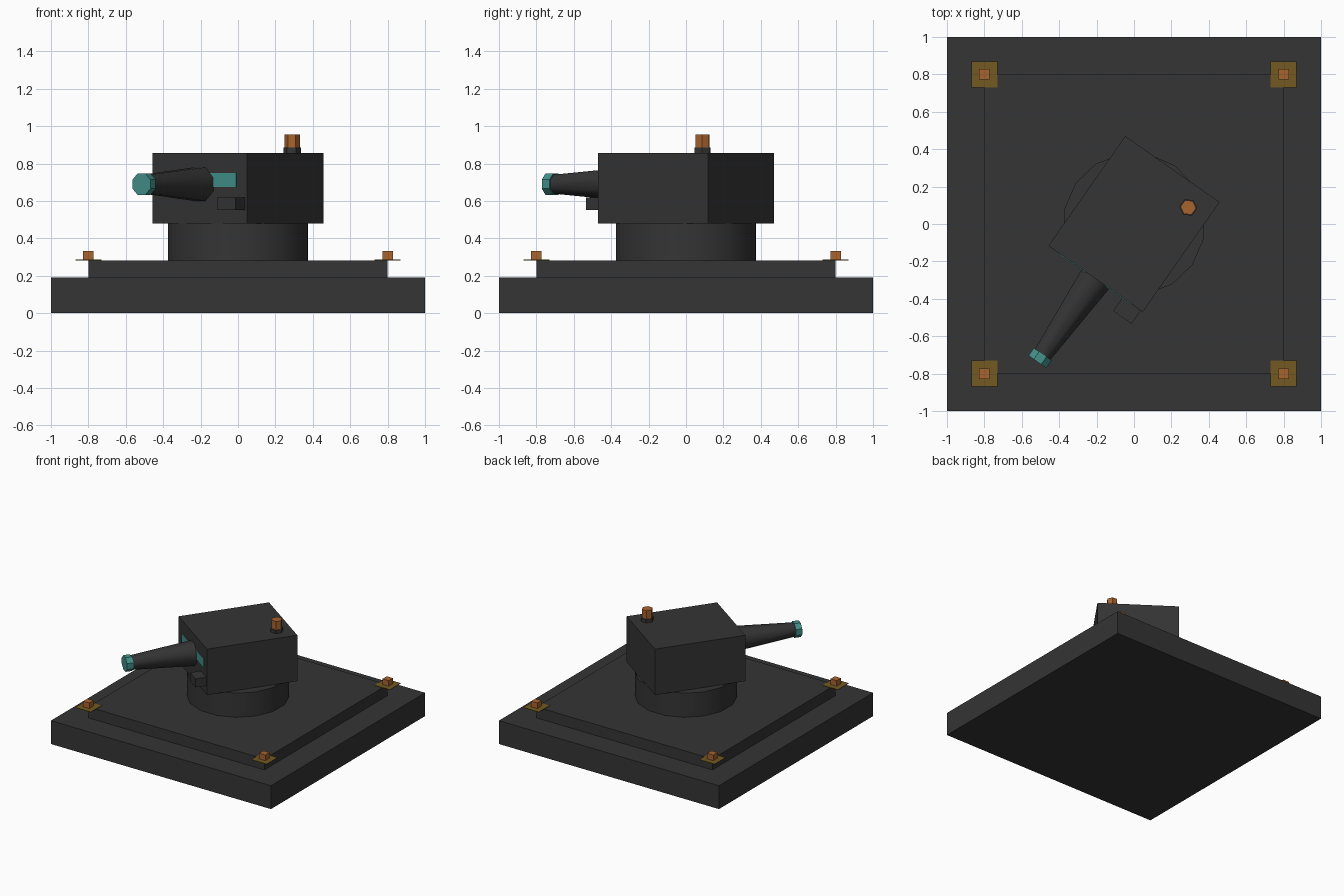
import bpy
import bmesh
from math import pi, radians
from mathutils import Matrix, Vector

cube = bpy.data.objects.get("Cube")
if cube:
    bpy.data.objects.remove(cube, do_unlink=True)


def material(name, r, g, b):
    m = bpy.data.materials.new(name)
    m.use_nodes = True
    m.diffuse_color = (r, g, b, 1)
    node = m.node_tree.nodes["Principled BSDF"]
    node.inputs["Base Color"].default_value = (r, g, b, 1)
    node.inputs["Roughness"].default_value = 0.8
    return m


DARK = material("dark_grey", 0.035, 0.035, 0.035)
TEAL = material("teal", 0.058, 0.283, 0.254)
ORANGE = material("orange", 0.39, 0.125, 0.028)
GOLD = material("dull_gold", 0.17, 0.102, 0.015)

WORLD = Matrix.Identity(4)
TURRET = Matrix.Rotation(radians(-35), 4, "Z")   # turret is swung to one side


def finish(name, bm, mat, frame, smooth=None):
    mesh = bpy.data.meshes.new(name)
    bm.to_mesh(mesh)
    bm.free()
    mesh.materials.append(mat)
    obj = bpy.data.objects.new(name, mesh)
    obj.matrix_world = frame
    bpy.context.collection.objects.link(obj)
    if smooth:
        bpy.ops.object.select_all(action="DESELECT")
        obj.select_set(True)
        bpy.context.view_layer.objects.active = obj
        bpy.ops.object.shade_smooth_by_angle(angle=radians(smooth))
    return obj


def box(name, lo, hi, mat, frame=WORLD):
    lo, hi = Vector(lo), Vector(hi)
    bm = bmesh.new()
    place = Matrix.Translation((lo + hi) / 2) @ Matrix.Diagonal(hi - lo).to_4x4()
    bmesh.ops.create_cube(bm, size=1, matrix=place)
    return finish(name, bm, mat, frame)


def tube(name, start, end, r1, r2, sides, mat, frame=WORLD, turn=0, smooth=None):
    start, end = Vector(start), Vector(end)
    axis = end - start
    aim = axis.to_track_quat("Z", "Y").to_matrix().to_4x4()
    place = Matrix.Translation((start + end) / 2) @ aim @ Matrix.Rotation(turn, 4, "Z")
    bm = bmesh.new()
    bmesh.ops.create_cone(bm, cap_ends=True, segments=sides, radius1=r1, radius2=r2,
                          depth=axis.length, matrix=place)
    return finish(name, bm, mat, frame, smooth)


# Stepped base
box("base_slab", (-1, -1, 0), (1, 1, 0.192), DARK)
box("base_step", (-0.8, -0.8, 0.192), (0.8, 0.8, 0.282), DARK)

# Corner lamps on thin plates
for sx, side in ((1, "left"), (-1, "right")):
    for sy, end in ((-1, "front"), (1, "back")):
        x, y = 0.8 * sx, 0.8 * sy
        box(f"lamp_plate_{end}_{side}", (x - 0.07, y - 0.07, 0.282),
            (x + 0.07, y + 0.07, 0.286), GOLD)
        box(f"lamp_{end}_{side}", (x - 0.028, y - 0.028, 0.286),
            (x + 0.028, y + 0.028, 0.332), ORANGE)

# Pedestal and turret body
tube("pedestal", (0, 0, 0.282), (0, 0, 0.48), 0.381, 0.381, 16, DARK, TURRET, smooth=30)
box("turret_body", (-0.308, -0.358, 0.48), (0.308, 0.358, 0.857), DARK, TURRET)

# Front face: sight strip and sensor box
box("sight_strip", (-0.24, -0.362, 0.675), (0.24, -0.35, 0.75), TEAL, TURRET)
box("sensor_box", (0.175, -0.445, 0.551), (0.295, -0.35, 0.62), DARK, TURRET)

# Tapered barrel with muzzle ring
tube("barrel", (0, -0.35, 0.69), (0, -0.86, 0.69), 0.098, 0.054, 8, DARK, TURRET,
     turn=pi / 8, smooth=50)
tube("muzzle_ring", (0, -0.85, 0.69), (0, -0.9, 0.69), 0.063, 0.063, 8, TEAL, TURRET,
     turn=pi / 8)

# Roof beacon
x, y = 0.187, 0.239
tube("beacon_collar", (x, y, 0.857), (x, y, 0.885), 0.048, 0.048, 6, DARK, TURRET)
tube("beacon", (x, y, 0.885), (x, y, 0.955), 0.042, 0.042, 6, ORANGE, TURRET)
